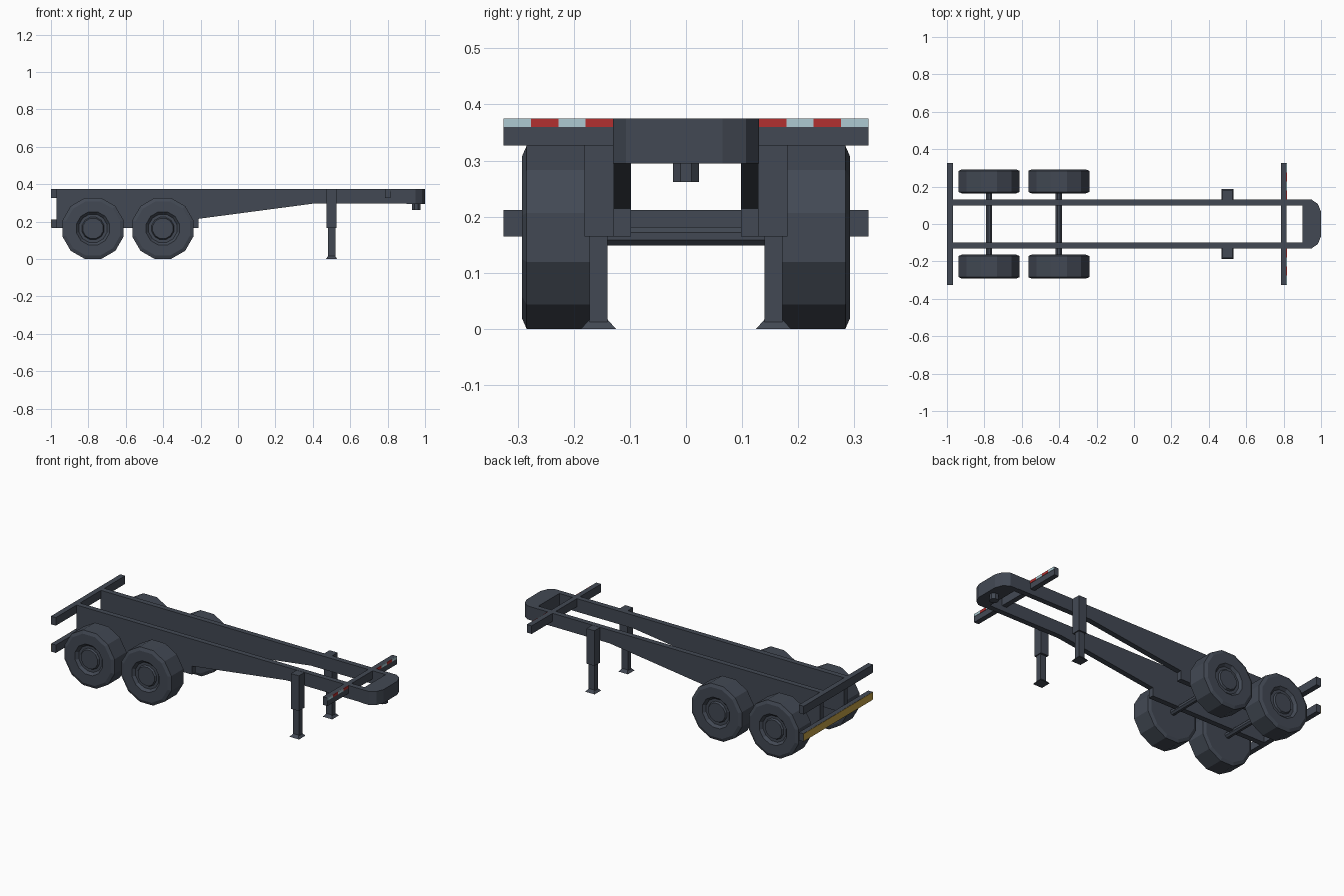
import bpy, bmesh, math
from mathutils import Matrix, Vector

if "Cube" in bpy.data.objects:
    bpy.data.objects.remove(bpy.data.objects["Cube"])


def material(name, color):
    m = bpy.data.materials.new(name)
    m.diffuse_color = (*color, 1)
    m.use_nodes = True
    m.node_tree.nodes["Principled BSDF"].inputs["Base Color"].default_value = m.diffuse_color
    return m


SLATE = material("slate_paint", (0.055, 0.066, 0.088))
RED = material("reflector_red", (0.45, 0.03, 0.03))
WHITE = material("reflector_white", (0.42, 0.59, 0.65))
YELLOW = material("bumper_yellow", (0.54, 0.35, 0.06))


def finish(name, bm, mat=SLATE, mirror=False):
    bmesh.ops.recalc_face_normals(bm, faces=bm.faces)
    mesh = bpy.data.meshes.new(name)
    bm.to_mesh(mesh)
    bm.free()
    mesh.materials.append(mat)
    ob = bpy.data.objects.new(name, mesh)
    bpy.context.collection.objects.link(ob)
    if mirror:  # mirror across the long centre line
        mod = ob.modifiers.new("mirror", "MIRROR")
        mod.use_axis = (False, True, False)
        mod.use_mirror_merge = False
    return ob


def box(name, x, y, z, mat=SLATE, mirror=False, flare=None):
    bm = bmesh.new()
    bmesh.ops.create_cube(bm, size=1)
    for v in bm.verts:
        f = flare if flare and v.co.z < 0 else 1
        v.co = Vector((sum(x) / 2 + v.co.x * f * (x[1] - x[0]),
                       sum(y) / 2 + v.co.y * f * (y[1] - y[0]),
                       sum(z) / 2 + v.co.z * (z[1] - z[0])))
    return finish(name, bm, mat, mirror)


def prism(name, points, offset, mirror=False):
    bm = bmesh.new()
    face = bm.faces.new([bm.verts.new(p) for p in points])
    ext = bmesh.ops.extrude_face_region(bm, geom=[face], use_keep_orig=True)
    bmesh.ops.translate(bm, vec=offset,
                        verts=[g for g in ext["geom"] if isinstance(g, bmesh.types.BMVert)])
    return finish(name, bm, SLATE, mirror)


def lathe(name, profile, cx, cz, sides):
    """Revolve (y, radius) points about the y axis, with a flat at the bottom."""
    bm = bmesh.new()
    rot = Matrix.Rotation(math.pi / sides, 3, 'Y')
    verts = [bm.verts.new(rot @ Vector((0, y, r))) for y, r in profile]
    edges = [bm.edges.new(p) for p in zip(verts, verts[1:])]
    bmesh.ops.spin(bm, geom=verts + edges, cent=(0, 0, 0), axis=(0, 1, 0),
                   angle=math.tau, steps=sides, use_duplicate=False)
    bmesh.ops.remove_doubles(bm, verts=bm.verts, dist=1e-5)
    bmesh.ops.translate(bm, verts=bm.verts, vec=(cx, 0, cz))
    return finish(name, bm, SLATE, True)


# Long chassis rails with tapered underside and deep rear section
rail = [(-0.97, 0.375), (-0.97, 0.165), (-0.21, 0.165), (-0.21, 0.215),
        (0.41, 0.297), (0.91, 0.297), (0.91, 0.375)]
prism("chassis_rail", [(x, 0.098, z) for x, z in rail], (0, 0.032, 0), True)

# Rounded front head and kingpin
half = [(0.90, 0.13), (0.95, 0.13), (0.983, 0.107), (1.0, 0.065)]
outline = half + [(x, -y) for x, y in reversed(half)]
prism("front_head", [(x, y, 0.295) for x, y in outline], (0, 0, 0.08))
bm = bmesh.new()
bmesh.ops.create_cone(bm, cap_ends=True, segments=8, radius1=0.0255, radius2=0.0255, depth=0.04,
                      matrix=Matrix.Translation((0.953, 0, 0.282)) @ Matrix.Rotation(math.pi / 8, 4, 'Z'))
finish("kingpin", bm)

# Cross bars at the front and rear
W = (-0.325, 0.325)
box("front_bolster", (0.785, 0.815), W, (0.327, 0.375))
box("rear_bolster", (-1.0, -0.968), W, (0.327, 0.375))
box("rear_bumper", (-0.998, -0.968), W, (0.165, 0.212))
box("bumper_stripe", (-1.0, -0.9975), W, (0.167, 0.211), YELLOW)

# Red and white reflector plates on the front bolster
step = (0.325 - 0.13) / 4
for i in range(4):
    y = 0.13 + i * step
    box(f"reflector_{i + 1}", (0.814, 0.817), (y, y + step), (0.36, 0.3752),
        WHITE if i % 2 else RED, True)

# Landing legs
box("landing_leg_upper", (0.474, 0.526), (0.128, 0.181), (0.165, 0.374), mirror=True)
box("landing_leg_lower", (0.48, 0.52), (0.14, 0.172), (0.01, 0.17), mirror=True)
box("landing_foot", (0.484, 0.516), (0.14, 0.172), (0.0, 0.017), mirror=True, flare=1.95)

# Axles and wheels
tyre = [(0.164, 0), (0.164, 0.15), (0.171, 0.169), (0.284, 0.169), (0.292, 0.15),
        (0.292, 0.092), (0.277, 0.078), (0.277, 0.062), (0.287, 0.056), (0.287, 0)]
for label, x in (("rear", -0.775), ("middle", -0.402)):
    lathe(label + "_wheel", tyre, x, 0.1633, 12)
    lathe(label + "_axle", [(0, 0.018), (0.17, 0.018)], x, 0.165, 8)
